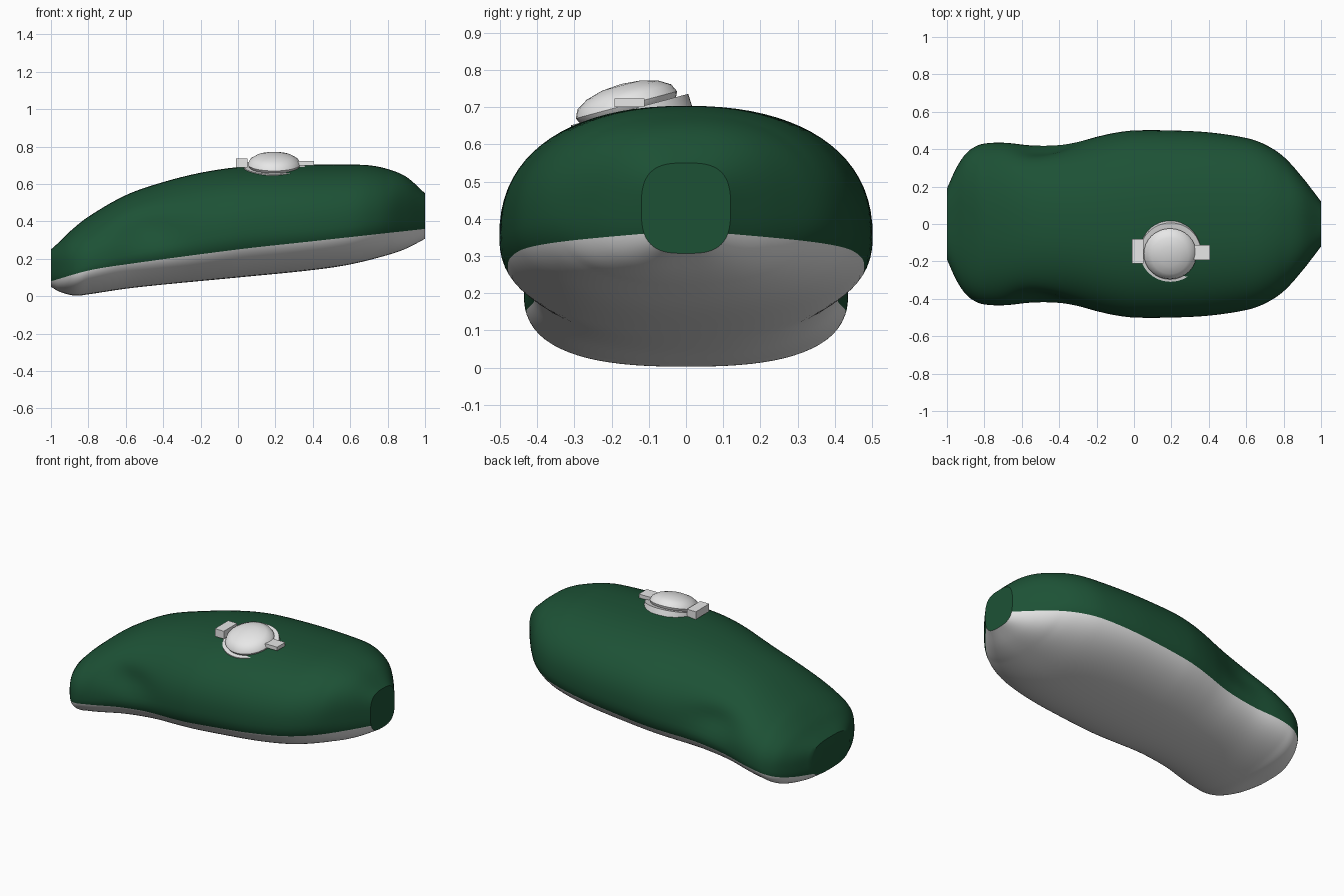
import bpy, bmesh, math
from mathutils import Vector, Matrix

if "Cube" in bpy.data.objects:
    bpy.data.objects.remove(bpy.data.objects["Cube"])


def material(name, rgb):
    m = bpy.data.materials.new(name)
    m.diffuse_color = (*rgb, 1)
    m.use_nodes = True
    m.node_tree.nodes["Principled BSDF"].inputs["Base Color"].default_value = m.diffuse_color
    return m


GREEN = material("dark green", (0.012, 0.083, 0.036))
LIGHT = material("light grey", (0.8, 0.8, 0.8))

# Body profiles: (x, value)
TOP = [(-1, .25), (-.95, .295), (-.9, .345), (-.8, .425), (-.6, .54), (-.4, .61), (-.2, .66), (0, .69),
       (.2, .70), (.4, .703), (.6, .703), (.7, .70), (.8, .68), (.9, .638), (1, .55)]
BOTTOM = [(-1, .05), (-.95, .022), (-.87, .003), (-.8, .01), (-.6, .04), (-.4, .062), (0, .10),
          (.4, .14), (.6, .17), (.8, .22), (.9, .255), (1, .307)]
WIDTH = [(-1, .19), (-.95, .30), (-.9, .375), (-.85, .413), (-.8, .43), (-.7, .435), (-.55, .423),
         (-.4, .428), (-.3, .443), (-.2, .467), (-.1, .488), (0, .50), (.2, .50), (.4, .49), (.6, .46),
         (.7, .425), (.8, .36), (.9, .25), (1, .12)]
MIDDLE = [(-1, .5), (-.8, .38), (0, .41), (.7, .42), (1, .5)]
SEAM = [(-1, .08), (-.8, .137), (-.6, .17), (0, .25), (.4, .294), (1, .36)]


def curve(pts, x):
    """Smooth interpolation (cubic Hermite) through the profile points."""
    def slope(i):
        a, b = pts[max(i - 1, 0)], pts[min(i + 1, len(pts) - 1)]
        return (b[1] - a[1]) / (b[0] - a[0])
    for i in range(len(pts) - 1):
        (x0, y0), (x1, y1) = pts[i], pts[i + 1]
        if x <= x1 + 1e-9:
            h = x1 - x0
            t = (x - x0) / h
            return (y0 * (1 + 2 * t) * (1 - t) ** 2 + slope(i) * h * t * (1 - t) ** 2
                    + y1 * t * t * (3 - 2 * t) + slope(i + 1) * h * t * t * (t - 1))
    return pts[-1][1]


N_TOP, N_LOW, STATIONS = 48, 32, 120


def section(x):
    """One ring: upper arc from seam to seam, then lower arc back."""
    top, low, w = curve(TOP, x), curve(BOTTOM, x), curve(WIDTH, x)
    mid = low + (top - low) * curve(MIDDLE, x)
    n = 2.3 + .7 * max(0, abs(x) - .8) / .2
    # angle below the widest line at which the seam sits
    s = max(.05, min(.95, (mid - curve(SEAM, x)) / (mid - low)))
    a = math.asin(s ** (n / 2))
    angles = [-a + (math.pi + 2 * a) * i / N_TOP for i in range(N_TOP)]
    angles += [math.pi + a + (math.pi - 2 * a) * i / N_LOW for i in range(N_LOW)]
    ring = []
    for t in angles:
        c, q = math.cos(t), math.sin(t)
        y = w * math.copysign(abs(c) ** (2 / n), c)
        z = mid + (top - mid if q > 0 else mid - low) * math.copysign(abs(q) ** (2 / n), q)
        # thumb grip hollow on both flanks
        y *= 1 - .085 * math.exp(-((x + .48) / .16) ** 2 - ((z - .36) / .085) ** 2)
        ring.append((x, y, z))
    return ring


def finish(bm, name, mats, smooth=True):
    bmesh.ops.recalc_face_normals(bm, faces=bm.faces)
    me = bpy.data.meshes.new(name)
    bm.to_mesh(me)
    bm.free()
    for m in mats:
        me.materials.append(m)
    ob = bpy.data.objects.new(name, me)
    bpy.context.collection.objects.link(ob)
    if smooth:
        bpy.ops.object.select_all(action='DESELECT')
        ob.select_set(True)
        bpy.context.view_layer.objects.active = ob
        bpy.ops.object.shade_smooth_by_angle(angle=math.radians(35))
    return ob


# Body: lofted shell, green above the seam and grey below, flat green ends
bm = bmesh.new()
rings = [[bm.verts.new(p) for p in section(-math.cos(math.pi * i / STATIONS) * .4 + (2 * i / STATIONS - 1) * .6)]
         for i in range(STATIONS + 1)]
count = N_TOP + N_LOW
for r0, r1 in zip(rings, rings[1:]):
    for j in range(count):
        k = (j + 1) % count
        f = bm.faces.new((r0[j], r0[k], r1[k], r1[j]))
        f.material_index = 0 if j < N_TOP else 1
bm.faces.new(rings[0])
bm.faces.new(rings[-1])
finish(bm, "body", [GREEN, LIGHT])

# Round badge tilted to lie on the shell
TILT = Matrix.Rotation(math.radians(15), 4, 'X')

bm = bmesh.new()
bmesh.ops.create_cone(bm, cap_ends=True, segments=48, radius1=.165, radius2=.163, depth=.036,
                      matrix=Matrix.Translation((.195, -.147, .676)) @ TILT)
finish(bm, "badge_base", [LIGHT])

bm = bmesh.new()
bmesh.ops.create_uvsphere(bm, u_segments=32, v_segments=8, radius=1,
                          matrix=Matrix.Translation((.193, -.16, .706)) @ TILT
                          @ Matrix.Diagonal((.141, .141, .058, 1)))
finish(bm, "badge_dome", [LIGHT])


# Side lugs
def box(name, lo, hi):
    bm = bmesh.new()
    lo, hi = Vector(lo), Vector(hi)
    bmesh.ops.create_cube(bm, size=1, matrix=Matrix.Translation((lo + hi) / 2) @ Matrix.Diagonal((*(hi - lo), 1)))
    finish(bm, name, [LIGHT], smooth=False)


box("left_lug", (-.012, -.212, .687), (.05, -.08, .735))
box("right_lug", (.32, -.192, .70), (.405, -.112, .723))
